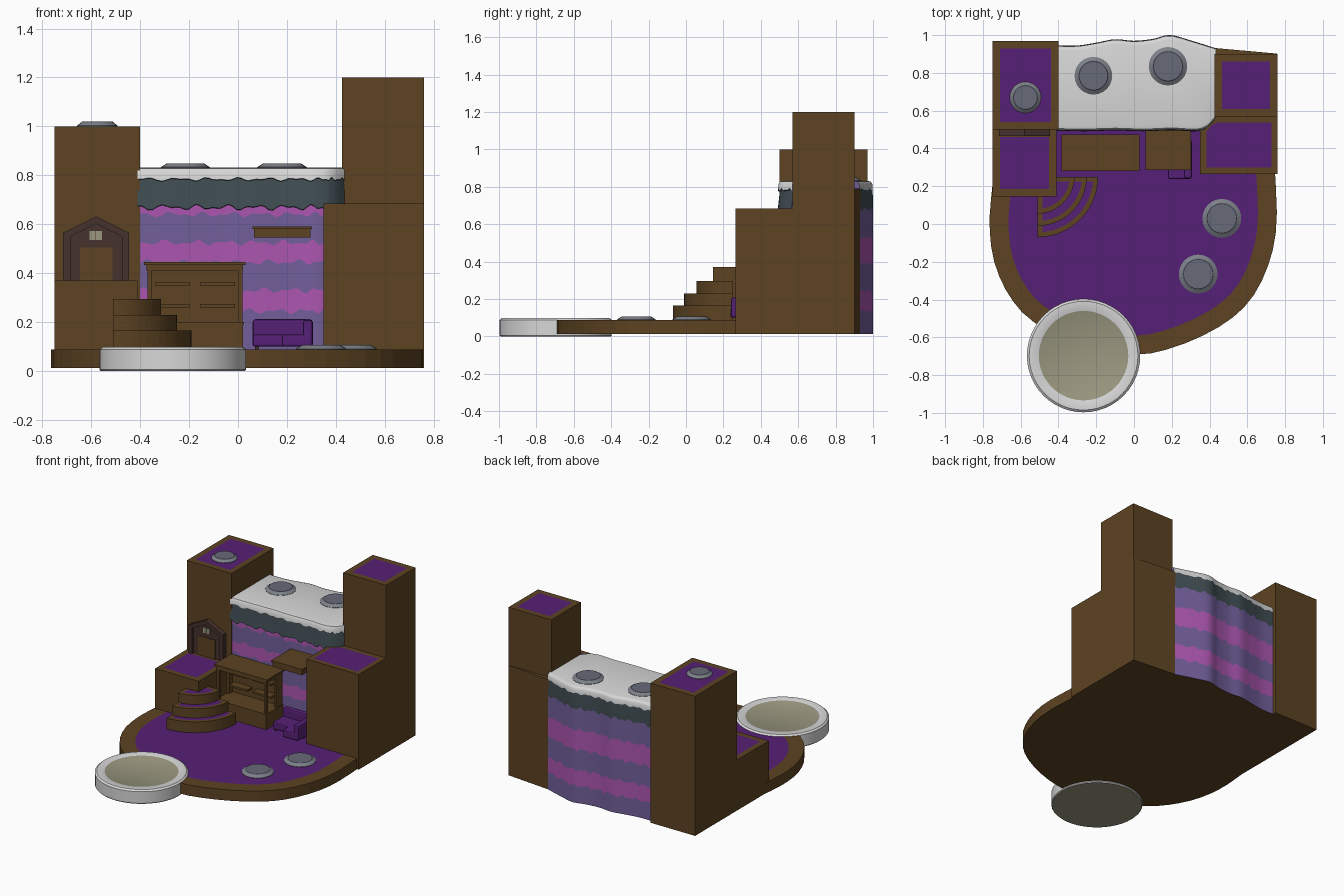
import bpy, bmesh, math
from mathutils import Vector

if "Cube" in bpy.data.objects:
    bpy.data.objects.remove(bpy.data.objects["Cube"])


def srgb(r, g, b):
    f = lambda c: c / 12.92 if c <= 0.04045 else ((c + 0.055) / 1.055) ** 2.4
    return (f(r / 255), f(g / 255), f(b / 255), 1)


COLORS = {
    "brown": (93, 67, 34), "purple": (86, 32, 118), "pink": (172, 86, 176),
    "lilac": (114, 95, 155), "dark_teal": (64, 77, 83), "white": (215, 215, 215),
    "grey": (103, 106, 120), "light_grey": (124, 128, 136),
    "dark_brown": (70, 50, 44), "khaki": (155, 152, 128),
}
MATS = {}
for key, rgb in COLORS.items():
    MATS[key] = bpy.data.materials.new(key)
    MATS[key].diffuse_color = srgb(*rgb)


def finish(name, bm, mats, smooth=None):
    bmesh.ops.recalc_face_normals(bm, faces=bm.faces[:])
    me = bpy.data.meshes.new(name)
    bm.to_mesh(me)
    bm.free()
    ob = bpy.data.objects.new(name, me)
    bpy.context.collection.objects.link(ob)
    for m in mats:
        me.materials.append(MATS[m])
    if smooth:
        bpy.ops.object.select_all(action='DESELECT')
        ob.select_set(True)
        bpy.context.view_layer.objects.active = ob
        bpy.ops.object.shade_smooth_by_angle(angle=math.radians(smooth))
    return ob


def prism(name, pts, a, b, mat="brown", rim=0, front=False):
    """Polygon extruded along z (or along y if front); rim insets a purple top."""
    bm = bmesh.new()
    put = (lambda p, h: (p[0], h, p[1])) if front else (lambda p, h: (p[0], p[1], h))
    lo = [bm.verts.new(put(p, a)) for p in pts]
    hi = [bm.verts.new(put(p, b)) for p in pts]
    n = len(pts)
    bm.faces.new(lo[::-1])
    top = bm.faces.new(hi)
    for i in range(n):
        bm.faces.new((lo[i], lo[(i + 1) % n], hi[(i + 1) % n], hi[i]))
    bmesh.ops.recalc_face_normals(bm, faces=bm.faces[:])
    if rim:
        bmesh.ops.inset_region(bm, faces=[top], thickness=rim, use_even_offset=True)
        top.material_index = 1
    return finish(name, bm, [mat, "purple"])


def box(name, x0, x1, y0, y1, z0, z1, mat="brown", rim=0):
    return prism(name, [(x0, y0), (x1, y0), (x1, y1), (x0, y1)], z0, z1, mat, rim)


def lathe(name, x, y, z, profile, mats, n=32):
    """profile: (radius, height, material index of the band that follows)."""
    bm = bmesh.new()
    rings = [[bm.verts.new((x + r * math.cos(2 * math.pi * i / n),
                            y + r * math.sin(2 * math.pi * i / n), z + h))
              for i in range(n)] for r, h, _ in profile]
    for k in range(len(rings) - 1):
        for i in range(n):
            j = (i + 1) % n
            f = bm.faces.new((rings[k][i], rings[k][j], rings[k + 1][j], rings[k + 1][i]))
            f.material_index = profile[k][2]
    bmesh.ops.remove_doubles(bm, verts=bm.verts[:], dist=1e-5)
    return finish(name, bm, mats, 30)


def spline(pts, t):
    """Catmull-Rom point at t in 0..1."""
    s = t * (len(pts) - 1)
    i = min(int(s), len(pts) - 2)
    u = s - i
    p = [Vector(pts[max(0, min(len(pts) - 1, i + k))]) for k in (-1, 0, 1, 2)]
    return 0.5 * (2 * p[1] + (p[2] - p[0]) * u + (2 * p[0] - 5 * p[1] + 4 * p[2] - p[3]) * u * u
                  + (3 * p[1] - p[0] - 3 * p[2] + p[3]) * u ** 3)


# Base platform with rounded front
B0 = 0.012
edge = [(-0.75, 0.2), (-0.765, 0), (-0.74, -0.2), (-0.66, -0.38), (-0.53, -0.52),
        (-0.28, -0.645), (0, -0.692), (0.22, -0.65), (0.45, -0.545), (0.61, -0.41),
        (0.71, -0.22), (0.755, 0), (0.745, 0.3)]
outline = [tuple(spline(edge, i / 30)) for i in range(31)]
prism("base_platform", outline + [(0.74, 0.89), (0.3, 0.94), (-0.74, 0.94)],
      B0, 0.088, rim=0.1)

# Corner towers and lower blocks
box("left_tower", -0.75, -0.4, 0.5, 0.97, B0, 1.0, rim=0.04)
box("left_block", -0.75, -0.41, 0.145, 0.5, B0, 0.37, rim=0.04)
box("right_tower", 0.425, 0.76, 0.57, 0.9, B0, 1.2, rim=0.04)
prism("right_block", [(0.35, 0.265), (0.76, 0.265), (0.76, 0.57), (0.43, 0.57),
                      (0.39, 0.55), (0.35, 0.5)], B0, 0.685, rim=0.033)
prism("right_tower_back", [(0.43, 0.6), (0.75, 0.6), (0.758, 0.902), (0.425, 0.932)], B0, 0.79)

# Striped wavy wall: one column of points runs up the front, over the top, down the back
WM = ["brown", "lilac", "pink", "dark_teal", "white"]
front_plan = [(-0.41, 0.505), (-0.25, 0.503), (-0.1, 0.507), (0.05, 0.503), (0.2, 0.508),
              (0.33, 0.503), (0.39, 0.525), (0.435, 0.575)]
back_plan = [(-0.41, 0.945), (-0.3, 0.945), (-0.2, 0.96), (-0.1, 0.978), (0.0, 0.97),
             (0.1, 0.98), (0.19, 1.0), (0.3, 0.972), (0.435, 0.93)]
# rows: (side, height, inset, waviness, material of the band that follows)
rows = [(0, B0, 0, 0, 1), (0, .245, 0, 1, 2), (0, .33, 0, 1, 1), (0, .445, 0, 1, 2),
        (0, .525, 0, 1, 1), (0, .64, 0, 1, 2), (0, .668, 0, 1, 3), (0, .67, -.012, 1, 3),
        (0, .782, 0, .6, 3), (0, .784, -.01, .6, 4), (0, .815, -.008, 0, 4),
        (0, .827, 0, 0, 4), (0, .831, .02, 0, 4),
        (1, .831, .025, 0, 4), (1, .827, .012, 0, 4), (1, .815, .004, 0, 4),
        (1, .785, .002, .6, 3), (1, .68, 0, 1, 1), (1, .53, 0, 1, 2), (1, .39, 0, 1, 1),
        (1, .245, 0, 1, 2), (1, .135, 0, 1, 1), (1, B0, 0, 0, 0)]
bm = bmesh.new()
N = 64
cols = []
for c in range(N + 1):
    t = c / N
    col = []
    for k, (side, z, inset, wav, _) in enumerate(rows):
        p = spline(back_plan if side else front_plan, t)
        seed = round(z * 40)
        dz = wav * (0.007 * math.sin(55 * t + seed) + 0.006 * math.sin(97 * t + 2.3 * seed))
        col.append(bm.verts.new((p.x, p.y + (-inset if side else inset), z + dz)))
    cols.append(col)
for a, b in zip(cols, cols[1:]):
    for k in range(len(rows)):
        j = (k + 1) % len(rows)
        bm.faces.new((a[k], b[k], b[j], a[j])).material_index = rows[k][4]
for col in (cols[0], cols[-1]):
    bm.faces.new(col).material_index = 1
finish("striped_wall", bm, WM, 40)

# Grey pads on floor, wall top and tower
for i, (x, y, z, r) in enumerate([(-0.575, 0.67, 1.0, 0.083), (-0.215, 0.785, 0.83, 0.1),
                                  (0.18, 0.835, 0.83, 0.102), (0.465, 0.03, 0.088, 0.103),
                                  (0.34, -0.265, 0.088, 0.103)]):
    lathe("pad_%d" % i, x, y, z, [(r, 0, 0), (r, 0.003, 0), (r * .8, 0.016, 1),
                                  (r * .76, 0.019, 1), (0, 0.019, 1)],
          ["light_grey", "grey"], 24)

# Round white podium with khaki centre
lathe("round_podium", -0.267, -0.697, 0,
      [(0, 0, 1), (.295, 0, 0), (.3, .006, 0), (.3, .088, 0), (.288, .098, 0),
       (.245, .098, 0), (.237, .094, 1), (0, .094, 1)], ["white", "khaki"], 48)

# Quarter-round steps
for i, (r, z) in enumerate([(0.32, 0.165), (0.26, 0.23), (0.195, 0.295)]):
    arc = [(-0.51 + r * math.cos(math.radians(a)), 0.25 - r * math.sin(math.radians(a)))
           for a in range(90, -1, -6)]
    prism("step_%d" % i, [(-0.51, 0.25)] + arc, 0.08, z, rim=0.026)

# Gabled doorway on the left tower
def gable(w, zs, zp):
    return [(-0.58 - w, 0.37), (-0.58 - w, zs), (-0.58, zp), (-0.58 + w, zs), (-0.58 + w, 0.37)]

prism("doorway_frame", gable(0.135, 0.565, 0.632) + gable(0.105, 0.55, 0.602)[::-1],
      0.465, 0.505, "dark_brown", front=True)
prism("doorway_panel", gable(0.107, 0.552, 0.604), 0.482, 0.505, "dark_brown", front=True)
box("door", -0.645, -0.512, 0.476, 0.5, 0.37, 0.505)
for x in (-0.608, -0.58):
    box("door_window", x, x + 0.025, 0.476, 0.484, 0.535, 0.572, "khaki")

# Market stall with shelves
box("stall_roof", -0.385, 0.03, 0.28, 0.475, 0.434, 0.446)
box("stall_valance", -0.375, 0.02, 0.287, 0.47, 0.41, 0.436)
box("stall_counter", -0.36, 0.02, 0.285, 0.475, 0.08, 0.19)
box("stall_counter_top", -0.37, 0.025, 0.28, 0.475, 0.19, 0.2)
box("stall_back", -0.36, 0.005, 0.44, 0.475, 0.19, 0.42)
for x in (-0.37, 0.0):
    box("stall_post", x, x + 0.018, 0.29, 0.308, 0.19, 0.42)
    box("stall_side", x, x + 0.018, 0.4, 0.47, 0.19, 0.42)
for x in (-0.34, -0.155):
    for z in (0.26, 0.35):
        box("stall_shelf", x, x + 0.143, 0.385, 0.445, z, z + 0.014)

# Wall canopy
box("canopy", 0.065, 0.297, 0.292, 0.505, 0.545, 0.582)
box("canopy_top", 0.06, 0.303, 0.285, 0.505, 0.58, 0.59)

# Corner sofa
for name, dims, bev in [("sofa_seat", (0.06, 0.3, 0.3, 0.43, 0.1, 0.15), .008),
                        ("sofa_chaise", (0.18, 0.3, 0.238, 0.31, 0.1, 0.15), .008),
                        ("sofa_back", (0.06, 0.305, 0.41, 0.45, 0.1, 0.212), .012),
                        ("sofa_arm", (0.265, 0.307, 0.24, 0.44, 0.1, 0.208), .012)]:
    ob = box(name, *dims, "purple")
    m = ob.modifiers.new("round", 'BEVEL')
    m.width, m.segments = bev, 2
for x in (0.07, 0.28):
    for y in (0.31, 0.42):
        box("sofa_leg", x, x + 0.015, y, y + 0.015, 0.085, 0.105, "dark_brown")

for m in bpy.data.materials:
    if m.users and not m.is_grease_pencil:
        m.use_nodes = True
        m.node_tree.nodes["Principled BSDF"].inputs["Base Color"].default_value = m.diffuse_color
